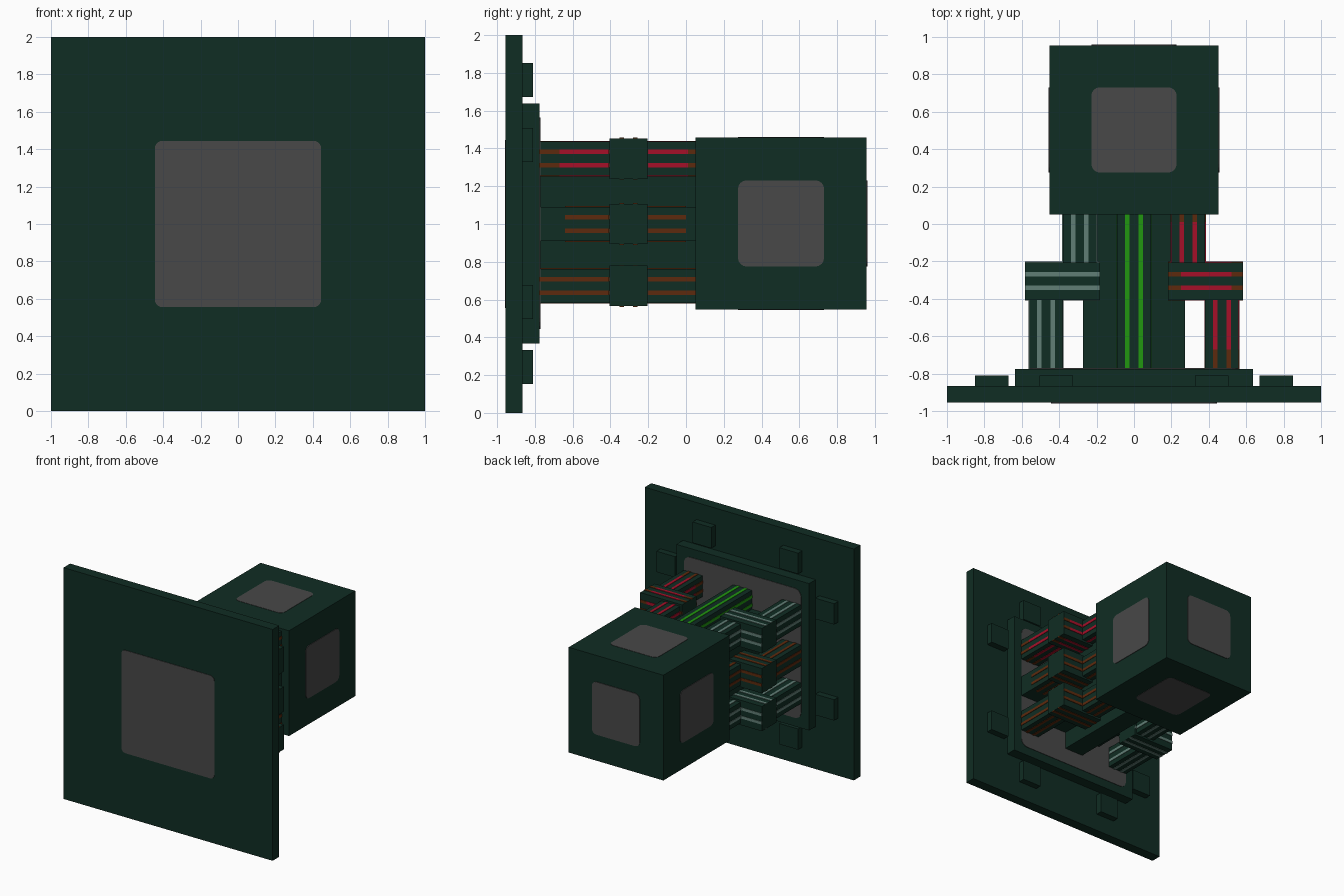
import bpy, bmesh
from mathutils import Vector

cube = bpy.data.objects.get("Cube")
if cube:
    bpy.data.objects.remove(cube, do_unlink=True)


def material(name, rgb):
    m = bpy.data.materials.new(name)
    m.use_nodes = True
    m.diffuse_color = (*rgb, 1)
    bsdf = m.node_tree.nodes["Principled BSDF"]
    bsdf.inputs["Base Color"].default_value = (*rgb, 1)
    bsdf.inputs["Roughness"].default_value = 0.8
    return m


DARK = material("dark_green", (0.005, 0.026, 0.017))
GREY = material("panel_grey", (0.065, 0.065, 0.065))
RED = material("red", (0.38, 0.005, 0.022))
GREEN = material("bright_green", (0.015, 0.31, 0.005))
BROWN = material("rust_brown", (0.11, 0.023, 0.004))
PALE = material("pale_grey_green", (0.12, 0.21, 0.18))


def boxes_object(name, boxes):
    """One mesh made of boxes, each given as (centre, size, material)."""
    bm = bmesh.new()
    mats = []
    for centre, size, mat in boxes:
        if mat not in mats:
            mats.append(mat)
        verts = bmesh.ops.create_cube(bm, size=1)["verts"]
        for v in verts:
            v.co = Vector(centre) + Vector(a * b for a, b in zip(v.co, size))
        for f in {f for v in verts for f in v.link_faces}:
            f.material_index = mats.index(mat)
    mesh = bpy.data.meshes.new(name)
    bm.to_mesh(mesh)
    bm.free()
    for m in mats:
        mesh.materials.append(m)
    ob = bpy.data.objects.new(name, mesh)
    bpy.context.collection.objects.link(ob)
    return ob


def panel(name, centre, axis, half, radius):
    """Thin painted square with rounded corners, facing along the axis."""
    size = [2 * half] * 3
    size[axis] = 0.008
    ob = boxes_object(name, [(centre, size, GREY)])
    bm = bmesh.new()
    bm.from_mesh(ob.data)
    edges = [e for e in bm.edges
             if abs(e.verts[0].co[axis] - e.verts[1].co[axis]) > 0.004]
    bmesh.ops.bevel(bm, geom=edges, offset=radius, segments=4, profile=0.5,
                    affect='EDGES')
    bm.to_mesh(ob.data)
    bm.free()


def beam(axis, centre, size, spans):
    """Dark beam with a pair of stripes on each of its four long sides.
    spans lists (start, end, material) along the axis."""
    parts = [(centre, size, DARK)]
    others = [i for i in range(3) if i != axis]
    for start, end, mat in spans:
        for face in others:
            across = [i for i in others if i != face][0]
            for side in (-1, 1):
                for offset in (-0.036, 0.036):
                    c, s = list(centre), [0, 0, 0]
                    c[axis], s[axis] = (start + end) / 2, end - start
                    c[face] += side * size[face] / 2
                    s[face] = 0.008
                    c[across] += offset
                    s[across] = 0.024
                    parts.append((c, s, mat))
    return parts


# Backing plates
MID = 1.003
boxes_object("base_plate", [((0, -0.91, 1), (2, 0.09, 2), DARK)])
boxes_object("raised_plate", [((0, -0.82, MID), (1.27, 0.09, 1.27), DARK)])
panel("front_panel", (0, -0.955, 1), 1, 0.445, 0.04)
panel("raised_plate_panel", (0, -0.775, MID), 1, 0.56, 0.06)

# Studs around the raised plate
studs = []
for a, b in ((0.76, 0.415), (0.415, 0.76)):
    for sx in (-1, 1):
        for sz in (-1, 1):
            studs.append(((sx * a, -0.84, MID + sz * b),
                          (0.18, 0.06, 0.18), DARK))
boxes_object("plate_studs", studs)

# Head block with a panel on every exposed side
head = Vector((0, 0.503, MID))
boxes_object("head_block", [(head, (0.905, 0.905, 0.91), DARK)])
for axis, side, label in ((0, 1, "left"), (0, -1, "right"), (1, 1, "back"),
                          (2, 1, "top"), (2, -1, "bottom"), (1, -1, "front")):
    c = head.copy()
    c[axis] += side * 0.4535
    panel("head_panel_" + label, c, axis, 0.228, 0.045)

# Core and straight beams between plate and head
Y0, Y1 = -0.775, 0.05
LENGTH, YC = Y1 - Y0, (Y0 + Y1) / 2
boxes_object("core", [((0, YC, MID), (0.545, LENGTH, 0.54), DARK)])
boxes_object("top_beam", beam(1, (0, YC, 1.346), (0.18, LENGTH, 0.18),
                              [(Y0, Y1, GREEN)]))
boxes_object("bottom_beam", [((0, YC, 0.672), (0.18, LENGTH, 0.18), DARK)])


# Stepped side arms: outer length, elbow, inner length
def arm(name, side, z, outer, elbow, inner):
    parts = beam(1, (side * 0.47, -0.59, z), (0.18, 0.38, 0.18), outer)
    parts += beam(1, (side * 0.29, -0.08, z), (0.18, 0.27, 0.18), inner)
    spans = [(*sorted((side * a, side * b)), m) for a, b, m in elbow]
    parts += beam(0, (side * 0.382, -0.305, z), (0.4, 0.2, 0.214), spans)
    boxes_object(name, parts)


BEND0, BEND1 = -0.405, -0.205
IN, OUT = 0.182, 0.582


def plain(mat):
    return ([(Y0, BEND0, mat)], [(IN, OUT, mat)], [(BEND1, Y1, mat)])


short = ([(-0.64, BEND0, BROWN)], [(IN, OUT, BROWN)], [(BEND1, 0, BROWN)])
mixed = ([(Y0, -0.67, BROWN), (-0.67, BEND0, RED)],
         [(IN, 0.25, BROWN), (0.25, 0.52, RED), (0.52, OUT, BROWN)],
         [(BEND1, 0.01, RED), (0.01, Y1, BROWN)])
arm("left_top_arm", 1, 1.346, *mixed)
arm("left_middle_arm", 1, 1.0, *short)
arm("left_bottom_arm", 1, 0.672, *plain(BROWN))
arm("right_top_arm", -1, 1.346, *plain(PALE))
arm("right_middle_arm", -1, 1.0, *plain(BROWN))
arm("right_bottom_arm", -1, 0.672, *plain(PALE))
